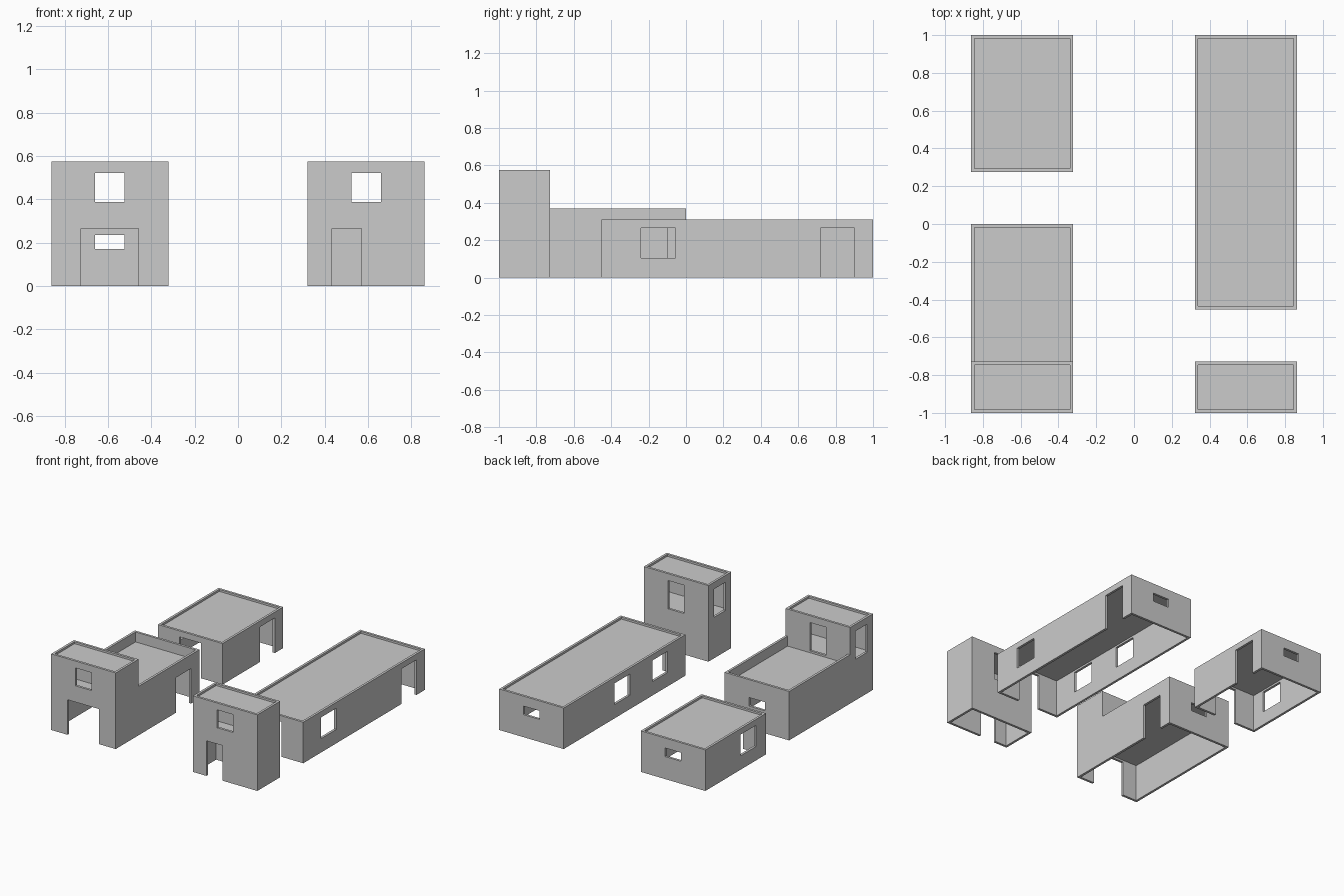
import bpy, bmesh

if "Cube" in bpy.data.objects:
    bpy.data.objects.remove(bpy.data.objects["Cube"])

W = 0.018           # wall thickness
DECK = 0.295        # top of the slab over the ground floor
SLAB = 0.016
LOW, PARAPET, TALL = 0.31, 0.37, 0.575
DOOR_H = 0.265


def mesh_object(name, bm):
    bmesh.ops.recalc_face_normals(bm, faces=bm.faces)
    mesh = bpy.data.meshes.new(name)
    bm.to_mesh(mesh)
    bm.free()
    ob = bpy.data.objects.new(name, mesh)
    bpy.context.collection.objects.link(ob)
    return ob


def extrude_profile(name, x0, x1, yz):
    """Side profile in y/z, extruded along x."""
    bm = bmesh.new()
    face = bm.faces.new([bm.verts.new((x0, y, z)) for y, z in yz])
    out = bmesh.ops.extrude_face_region(bm, geom=[face])
    moved = [v for v in out["geom"] if isinstance(v, bmesh.types.BMVert)]
    bmesh.ops.translate(bm, verts=moved, vec=(x1 - x0, 0, 0))
    return mesh_object(name, bm)


def box_profile(y0, y1, z0, z1):
    return [(y0, z0), (y1, z0), (y1, z1), (y0, z1)]


def carve(ob, cuts):
    """Cut each (x0, x1, y0, y1, z0, z1) box out of the object."""
    helpers = []
    for x0, x1, y0, y1, z0, z1 in cuts:
        c = extrude_profile("cutter", x0, x1, box_profile(y0, y1, z0, z1))
        c.hide_render = True
        mod = ob.modifiers.new("cut", "BOOLEAN")
        mod.operation, mod.solver, mod.object = "DIFFERENCE", "EXACT", c
        helpers.append(c)
    bpy.context.view_layer.update()
    deps = bpy.context.evaluated_depsgraph_get()
    baked = bpy.data.meshes.new_from_object(ob.evaluated_get(deps))
    ob.modifiers.clear()
    ob.data = baked
    for c in helpers:
        bpy.data.objects.remove(c)


def room(x0, x1, y0, y1, z0, z1):
    return (x0 + W, x1 - W, y0 + W, y1 - W, z0, z1)


def in_y_wall(y, x0, x1, z0, z1):      # opening in a front or back wall
    return (x0, x1, y - 0.03, y + 0.03, z0, z1)


def in_x_wall(x, y0, y1, z0, z1):      # opening in a side wall
    return (x - 0.03, x + 0.03, y0, y1, z0, z1)


def vent(y, side):                     # small slot window in a back wall
    a, b = sorted((side * 0.525, side * 0.66))
    return in_y_wall(y, a, b, 0.17, 0.235)


def tower_cuts(x0, x1, side):
    """Upper room, roof recess, window and upper doorways of a tower."""
    a, b = sorted((side * 0.525, side * 0.66))
    return [
        room(x0, x1, -1, -0.728, DECK, TALL - 0.031),
        room(x0, x1, -1, -0.728, TALL - 0.015, TALL + 0.1),
        in_y_wall(-1, a, b, 0.388, 0.523),
        in_y_wall(-0.737, a, b, 0.31, 0.523),
        in_x_wall(x0, -0.932, -0.795, 0.31, 0.523),
    ]


L0, L1, R0, R1 = -0.862, -0.322, 0.322, 0.862
CEIL = DECK - SLAB

# Front left house with tower and roof terrace
ob = extrude_profile("terrace_house", L0, L1, [
    (-1, 0), (0, 0), (0, PARAPET), (-0.728, PARAPET), (-0.728, TALL), (-1, TALL)])
carve(ob, [
    room(L0, L1, -1, 0, -0.1, CEIL),
    (L0 + W, L1 - W, -0.728, -W, DECK, PARAPET + 0.1),
    in_y_wall(-1, -0.725, -0.46, -0.1, DOOR_H),
    in_x_wall(L1, -0.28, -0.10, -0.1, DOOR_H),
    vent(0, -1)] + tower_cuts(L0, L1, -1))

# Front right tower
ob = extrude_profile("gate_tower", R0, R1, box_profile(-1, -0.728, 0, TALL))
carve(ob, [
    room(R0, R1, -1, -0.728, -0.1, CEIL),
    in_y_wall(-1, 0.435, 0.57, -0.1, DOOR_H)] + tower_cuts(R0, R1, 1))

# Back left small house
ob = extrude_profile("small_house", L0, L1, box_profile(0.275, 1, 0, LOW))
carve(ob, [
    room(L0, L1, 0.275, 1, -0.1, CEIL),
    room(L0, L1, 0.275, 1, DECK, LOW + 0.1),
    in_y_wall(0.275, -0.68, -0.50, -0.1, DOOR_H),
    in_x_wall(L1, 0.72, 0.90, -0.1, DOOR_H),
    in_x_wall(L0, 0.395, 0.58, 0.105, DOOR_H),
    vent(1, -1)])

# Right long house
ob = extrude_profile("long_house", R0, R1, box_profile(-0.452, 1, 0, LOW))
carve(ob, [
    room(R0, R1, -0.452, 1, -0.1, CEIL),
    room(R0, R1, -0.452, 1, DECK, LOW + 0.1),
    in_y_wall(-0.452, 0.50, 0.68, -0.1, DOOR_H),
    in_x_wall(R1, 0.72, 0.90, -0.1, DOOR_H),
    in_x_wall(R1, -0.24, -0.057, 0.105, DOOR_H),
    in_x_wall(R0, -0.24, -0.057, 0.105, DOOR_H),
    in_x_wall(R0, 0.21, 0.393, 0.105, DOOR_H),
    vent(1, 1)])
